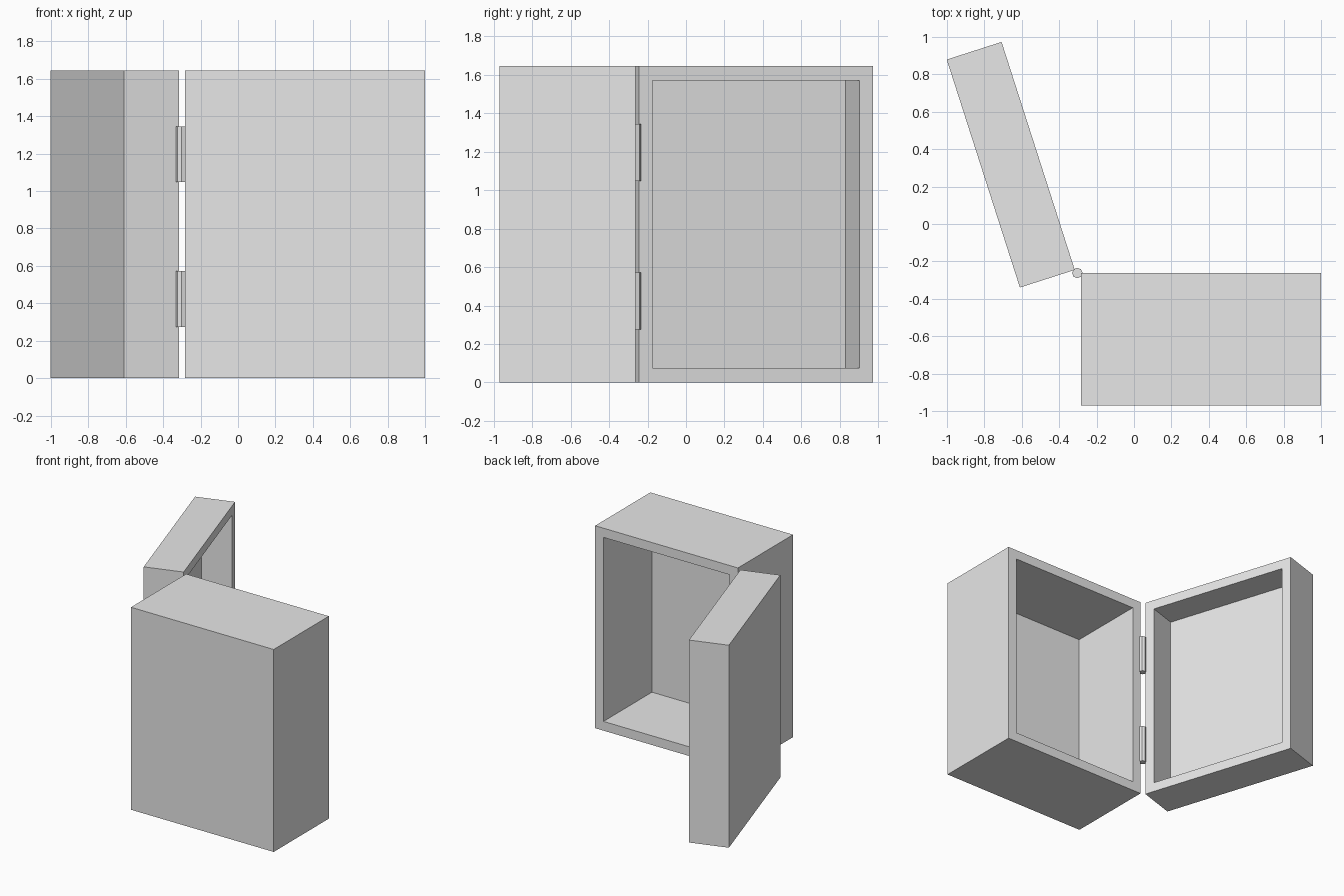
import bpy
import bmesh
from math import radians
from mathutils import Matrix, Vector

cube = bpy.data.objects.get("Cube")
if cube:
    bpy.data.objects.remove(cube, do_unlink=True)

grey = bpy.data.materials.new("light grey")
grey.use_nodes = True
grey.diffuse_color = (0.8, 0.8, 0.8, 1)
grey.node_tree.nodes["Principled BSDF"].inputs["Base Color"].default_value = (0.8, 0.8, 0.8, 1)

HEIGHT, RIM = 1.645, 0.075
HINGE = Vector((-0.303, -0.262, 0))


def finish(name, bm):
    """Turn the bmesh into a flat-shaded object."""
    bmesh.ops.recalc_face_normals(bm, faces=bm.faces)
    mesh = bpy.data.meshes.new(name)
    bm.to_mesh(mesh)
    bm.free()
    mesh.materials.append(grey)
    obj = bpy.data.objects.new(name, mesh)
    bpy.context.collection.objects.link(obj)
    return obj


def open_box(name, low, high, open_dir, depth):
    """A box hollowed out from its open_dir (+1 or -1) y face."""
    low, high = Vector(low), Vector(high)
    bm = bmesh.new()
    bmesh.ops.create_cube(bm, size=1)
    bmesh.ops.scale(bm, vec=high - low, verts=bm.verts)
    bmesh.ops.translate(bm, vec=(low + high) / 2, verts=bm.verts)
    bm.normal_update()
    mouth = next(f for f in bm.faces if f.normal.y * open_dir > 0.9)
    bmesh.ops.inset_region(bm, faces=[mouth], thickness=RIM, use_even_offset=True)
    floor = bmesh.ops.extrude_discrete_faces(bm, faces=[mouth])["faces"][0]
    bmesh.ops.translate(bm, vec=(0, -open_dir * depth, 0), verts=floor.verts)
    return finish(name, bm)


# Cabinet body, open at the back
open_box("cabinet_body", (-0.283, -0.97, 0), (1.0, -0.262, HEIGHT), 1, 0.622)

# Hollow door, swung open about the hinge axis
door = open_box("door", (0.02, 0.008, 0), (1.3, 0.316, HEIGHT), -1, 0.235)
door.data.transform(Matrix.Translation(HINGE) @ Matrix.Rotation(radians(107.8), 4, "Z"))

# Hinge barrels
for name, z in (("lower_hinge", 0.423), ("upper_hinge", 1.197)):
    bm = bmesh.new()
    bmesh.ops.create_cone(bm, cap_ends=True, segments=8, radius1=0.028,
                          radius2=0.028, depth=0.297,
                          matrix=Matrix.Translation(HINGE + Vector((0, 0, z))))
    finish(name, bm)
